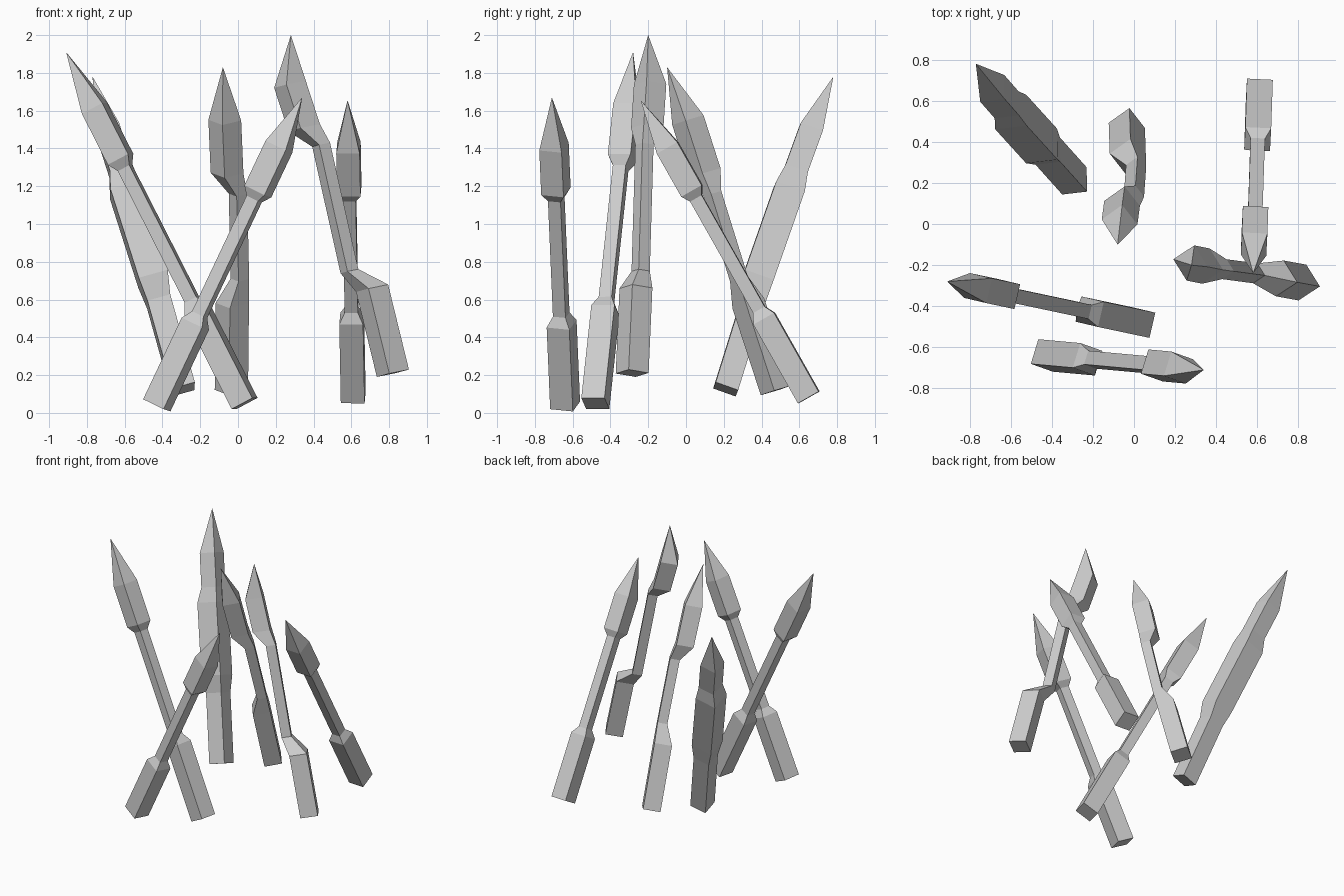
import bpy, bmesh
from math import cos, sin, radians
from mathutils import Vector

if "Cube" in bpy.data.objects:
    bpy.data.objects.remove(bpy.data.objects["Cube"])

HEAD, SHAFT, HANDLE = 0.062, 0.035, 0.063
# Stations along a straight spear, as fractions from tip to butt
FRACTIONS = (0, 0.16, 0.305, 0.33, 0.705, 0.735, 1)


def straight(tip, butt):
    return [Vector(tip).lerp(Vector(butt), t) for t in FRACTIONS]


def spear(name, path, roll, shaft=SHAFT):
    """Loft square sections along tip, head, shaft and handle stations."""
    pts = [Vector(p) for p in path]
    axis = (pts[3] - pts[4]).normalized()
    u = Vector((cos(radians(roll)), sin(radians(roll)), 0))
    u = (u - axis * u.dot(axis)).normalized()
    v = axis.cross(u)
    halves = (HEAD, HEAD, shaft, shaft, HANDLE, HANDLE)
    bm = bmesh.new()
    tip = bm.verts.new(pts[0])
    rings = [[bm.verts.new(p + (u * a + v * b) * h)
              for a, b in ((-1, -1), (1, -1), (1, 1), (-1, 1))]
             for p, h in zip(pts[1:], halves)]
    for i in range(4):
        j = (i + 1) % 4
        bm.faces.new((tip, rings[0][i], rings[0][j]))
        for r, s in zip(rings, rings[1:]):
            bm.faces.new((r[i], s[i], s[j], r[j]))
    bm.faces.new(rings[-1])
    bmesh.ops.recalc_face_normals(bm, faces=bm.faces)
    mesh = bpy.data.meshes.new(name)
    bm.to_mesh(mesh)
    bm.free()
    bpy.context.collection.objects.link(bpy.data.objects.new(name, mesh))


# Straight spears
spear("front_left_spear", straight((-.91, -.28, 1.91), (.035, -.48, .05)), -13)
spear("front_crossing_spear", straight((.34, -.71, 1.67), (-.43, -.64, .04)), -17)
spear("right_spear", straight((.58, -.24, 1.655), (.61, .65, .082)), -3)

# Thick-shafted spear at the back left
spear("back_left_spear", [(-.77, .78, 1.78), (-.69, .66, 1.50), (-.62, .58, 1.28),
                          (-.60, .545, 1.18), (-.45, .38, .71), (-.42, .355, .59),
                          (-.29, .21, .125)], 1, 0.08)

# Spears whose shaft is offset from head and handle
spear("middle_spear", [(-.08, -.10, 1.83), (-.07, .01, 1.55), (-.058, .10, 1.27),
                       (0, .14, 1.16), (.01, .28, .71), (-.03, .33, .58),
                       (-.035, .48, .12)], 38)
spear("tall_spear", [(.28, -.20, 2.0), (.275, -.19, 1.74), (.35, -.205, 1.51),
                     (.44, -.22, 1.42), (.59, -.24, .75), (.71, -.265, .66),
                     (.82, -.285, .21)], 32)
